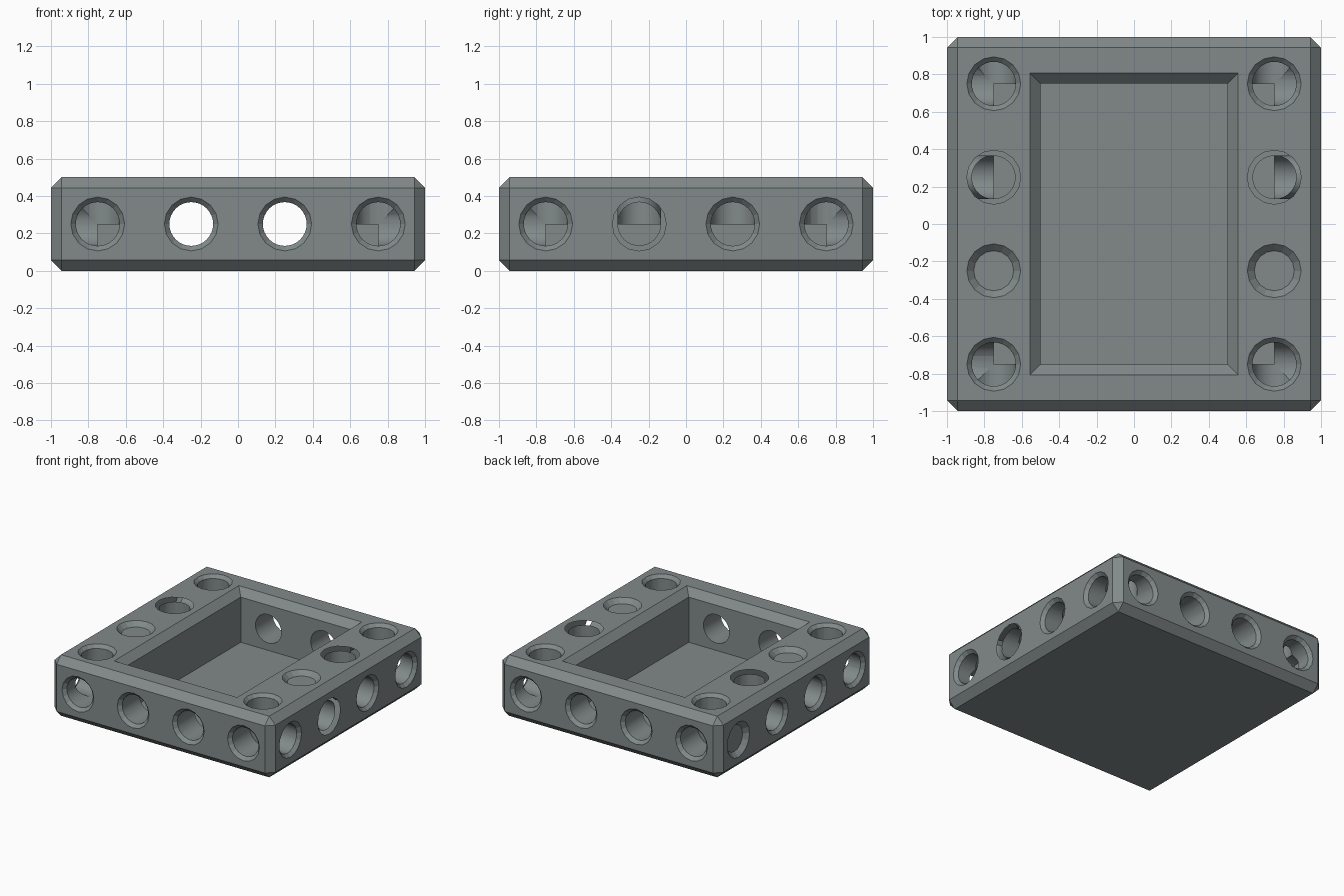
import bpy, bmesh, math
from mathutils import Matrix, Vector

if "Cube" in bpy.data.objects:
    bpy.data.objects.remove(bpy.data.objects["Cube"])

CHAMFER = 0.057
BORE_R, RIM_R = 0.117, 0.144
STEPS = (-0.75, -0.25, 0.25, 0.75)

grey = bpy.data.materials.new("slate grey")
grey.diffuse_color = (0.224, 0.254, 0.254, 1)
grey.use_nodes = True
grey.node_tree.nodes["Principled BSDF"].inputs["Base Color"].default_value = grey.diffuse_color


def make_object(name, bm):
    bmesh.ops.recalc_face_normals(bm, faces=bm.faces)
    mesh = bpy.data.meshes.new(name)
    bm.to_mesh(mesh)
    bm.free()
    obj = bpy.data.objects.new(name, mesh)
    bpy.context.collection.objects.link(obj)
    mesh.materials.append(grey)
    return obj


def add_frustum(bm, sides, mouth, inward, start, end, r_start, r_end):
    """Cone or cylinder along the drilling direction, from depth start to end."""
    turn = Vector(inward).to_track_quat('Z', 'Y').to_matrix().to_4x4()
    centre = Vector(mouth) + Vector(inward) * (start + end) / 2
    bmesh.ops.create_cone(bm, cap_ends=True, segments=sides, radius1=r_start,
                          radius2=r_end, depth=end - start,
                          matrix=Matrix.Translation(centre) @ turn)


def cut(target, cutter):
    mod = target.modifiers.new(cutter.name, 'BOOLEAN')
    mod.operation, mod.solver, mod.object = 'DIFFERENCE', 'EXACT', cutter
    bpy.context.view_layer.objects.active = target
    bpy.ops.object.modifier_apply(modifier=mod.name)
    bpy.data.objects.remove(cutter)


# Chamfered square block
bm = bmesh.new()
bmesh.ops.create_cube(bm, size=1, matrix=Matrix.Translation((0, 0, 0.25))
                      @ Matrix.Diagonal((2, 2, 0.5, 1)))
bmesh.ops.bevel(bm, geom=bm.edges[:], offset=CHAMFER, segments=1,
                affect='EDGES', offset_type='OFFSET')
# Bevel offsets run along the faces, so the block keeps its outer size
block = make_object("tray_block", bm)

# Rectangular pocket with a chamfered mouth
bm = bmesh.new()
rings = []
for grow, z in ((0, 0.073), (0, 0.5 - CHAMFER), (CHAMFER + 0.05, 0.55)):
    x, y = 0.5 + grow, 0.75 + grow
    rings.append([bm.verts.new(p) for p in
                  ((-x, -y, z), (x, -y, z), (x, y, z), (-x, y, z))])
for low, high in zip(rings, rings[1:]):
    for i in range(4):
        j = (i + 1) % 4
        bm.faces.new((low[i], low[j], high[j], high[i]))
bm.faces.new(rings[0])
bm.faces.new(rings[-1])
cut(block, make_object("pocket_cutter", bm))

# Drill positions: (mouth, inward direction) for each axis
drills = {
    "top": [((x, y, 0.5), (0, 0, -1)) for x in (-0.75, 0.75) for y in STEPS],
    "side": [((s, y, 0.25), (-s, 0, 0)) for s in (-1, 1) for y in STEPS],
    "end": [((x, s, 0.25), (0, -s, 0)) for s in (-1, 1) for x in STEPS],
}

# Bores meeting inside the walls, then their countersunk rims
rim = RIM_R - BORE_R + 0.01
for name, holes in drills.items():
    bm = bmesh.new()
    for mouth, inward in holes:
        through = name == "end" and abs(mouth[0]) < 0.5
        add_frustum(bm, 32, mouth, inward, -0.1, 0.3 if through else 0.25,
                    BORE_R, BORE_R)
    cut(block, make_object(name + "_bore_cutter", bm))
for name, holes in drills.items():
    bm = bmesh.new()
    for mouth, inward in holes:
        add_frustum(bm, 16, mouth, inward, -0.02, rim, RIM_R + 0.02, RIM_R - rim)
    cut(block, make_object(name + "_rim_cutter", bm))

# Smooth bores, crisp chamfers
bpy.ops.object.select_all(action='DESELECT')
block.select_set(True)
bpy.context.view_layer.objects.active = block
bpy.ops.object.shade_smooth_by_angle(angle=math.radians(14))
